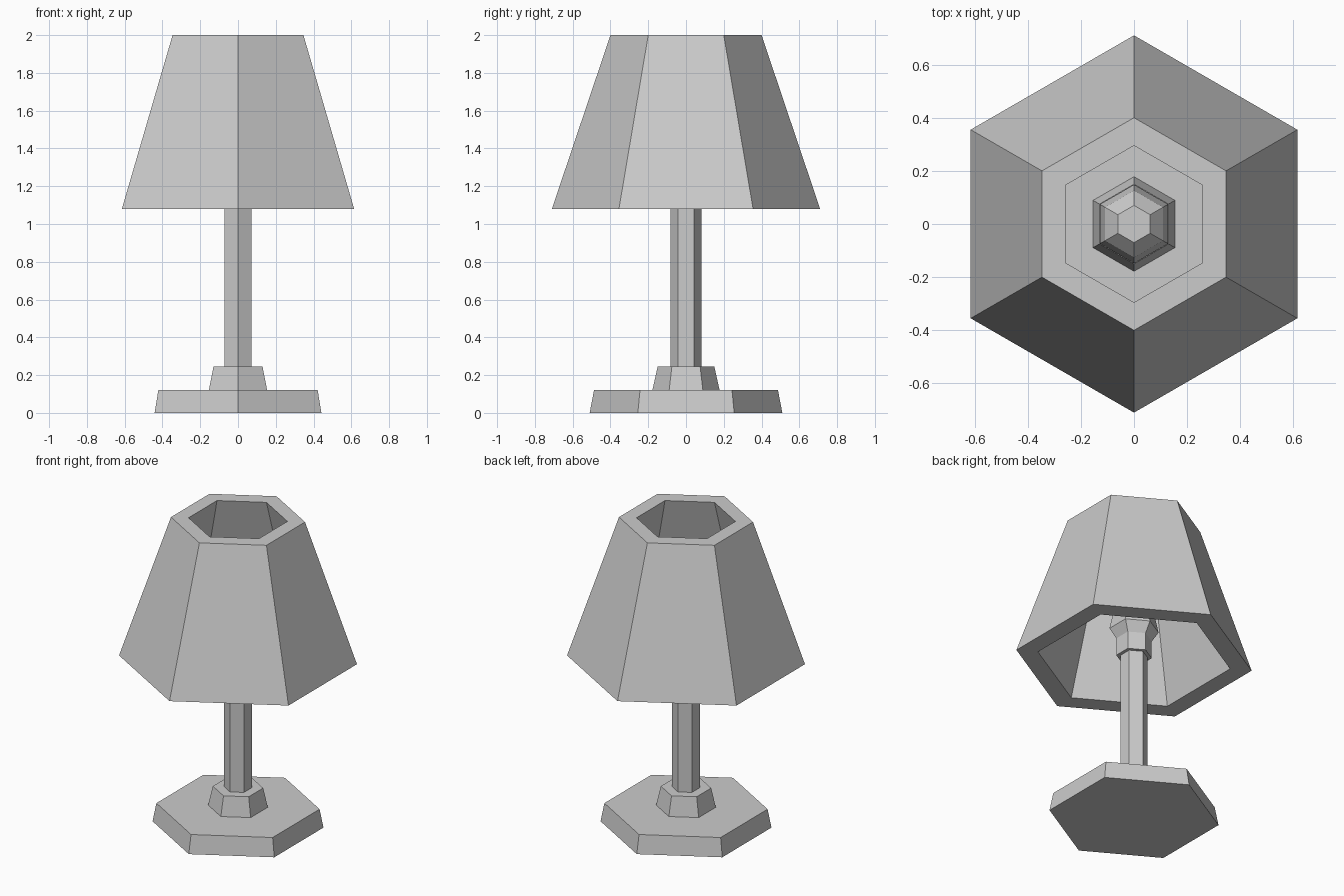
import bpy
from math import cos, sin, pi

if "Cube" in bpy.data.objects:
    bpy.data.objects.remove(bpy.data.objects["Cube"])

SIDES = 6


def hex_lathe(name, profile, ring=False):
    """Revolve (radius, z) points in six flat sides; ring joins last to first, otherwise ends are capped."""
    verts = [(r * cos(pi / 2 + k * 2 * pi / SIDES), r * sin(pi / 2 + k * 2 * pi / SIDES), z)
             for r, z in profile for k in range(SIDES)]
    n = len(profile)
    faces = []
    for i in range(n if ring else n - 1):
        a, b = i * SIDES, (i + 1) % n * SIDES
        for k in range(SIDES):
            j = (k + 1) % SIDES
            faces.append((a + k, a + j, b + j, b + k))
    if not ring:
        faces.append(tuple(reversed(range(SIDES))))
        faces.append(tuple(range((n - 1) * SIDES, n * SIDES)))
    mesh = bpy.data.meshes.new(name)
    mesh.from_pydata(verts, [], faces)
    mesh.update()
    obj = bpy.data.objects.new(name, mesh)
    bpy.context.collection.objects.link(obj)
    return obj


# Foot, collar and stem
hex_lathe("base", [(0.51, 0), (0.487, 0.12)])
hex_lathe("collar", [(0.178, 0.12), (0.15, 0.245)])
hex_lathe("stem", [(0.083, 0.245), (0.083, 1.105)])

# Socket and faceted bulb inside the shade
hex_lathe("socket", [(0.107, 1.105), (0.107, 1.22)])
hex_lathe("bulb", [(0.107, 1.22), (0.148, 1.285), (0.126, 1.39), (0.07, 1.45)])

# Thick shade, open at both ends
hex_lathe("shade", [(0.71, 1.08), (0.40, 2.0), (0.295, 2.0), (0.58, 1.08)], ring=True)
